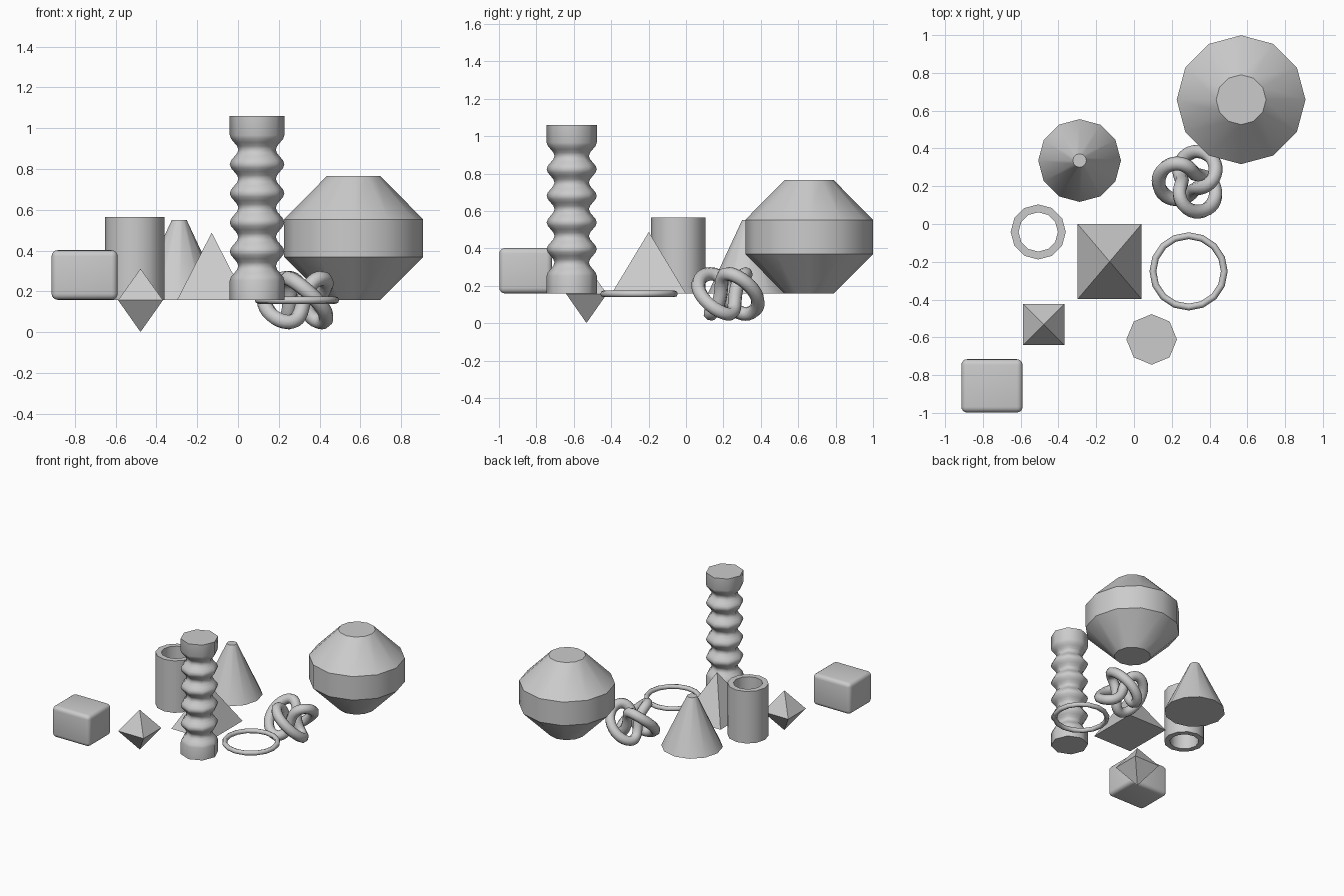
import bpy, bmesh
from math import sin, cos, pi, radians

if "Cube" in bpy.data.objects:
    bpy.data.objects.remove(bpy.data.objects["Cube"])

BASE = 0.159   # level on which most of the solids rest
MID = 0.157    # level on which ring, knot and octahedron are centred


def finish(bm, name, loc, scale=(1, 1, 1), smooth=None):
    bmesh.ops.scale(bm, vec=scale, verts=bm.verts)
    bmesh.ops.recalc_face_normals(bm, faces=bm.faces)
    me = bpy.data.meshes.new(name)
    bm.to_mesh(me)
    bm.free()
    ob = bpy.data.objects.new(name, me)
    bpy.context.collection.objects.link(ob)
    ob.location = loc
    if smooth:
        bpy.ops.object.select_all(action='DESELECT')
        ob.select_set(True)
        bpy.context.view_layer.objects.active = ob
        bpy.ops.object.shade_smooth_by_angle(angle=radians(smooth))
    return ob


def lathe(name, profile, loc, sides, turn=0, closed=False, **kw):
    """Spin (radius, height) points round z; zero radius gives an apex."""
    bm = bmesh.new()
    rings = []
    for r, z in profile:
        if r == 0:
            rings.append([bm.verts.new((0, 0, z))])
        else:
            angles = [turn + 2 * pi * i / sides for i in range(sides)]
            rings.append([bm.verts.new((r * cos(a), r * sin(a), z)) for a in angles])
    pairs = list(zip(rings, rings[1:]))
    if closed:
        pairs.append((rings[-1], rings[0]))
    for lo, hi in pairs:
        for i in range(sides):
            j = (i + 1) % sides
            quad = [lo[i % len(lo)], lo[j % len(lo)], hi[j % len(hi)], hi[i % len(hi)]]
            bm.faces.new(list(dict.fromkeys(quad)))
    if not closed:
        for ring in (rings[0], rings[-1]):
            if len(ring) > 2:
                bm.faces.new(ring)
    return finish(bm, name, loc, **kw)


# rounded box
bm = bmesh.new()
bmesh.ops.create_cube(bm, size=1)
bmesh.ops.scale(bm, vec=(0.324, 0.282, 0.243), verts=bm.verts)
bmesh.ops.bevel(bm, geom=bm.edges[:], offset=0.03, segments=4, profile=0.5, affect='EDGES')
finish(bm, "rounded_box", (-0.752, -0.857, BASE + 0.1215), smooth=35)

# octahedron and pyramid
h = 0.5 ** 0.5
lathe("octahedron", [(0, -0.156), (h, 0), (0, 0.154)], (-0.478, -0.532, MID), 4,
      turn=pi / 4, scale=(0.22, 0.218, 1))
lathe("pyramid", [(h, 0), (0, 0.329)], (-0.129, -0.199, BASE), 4,
      turn=pi / 4, scale=(0.338, 0.397, 1))

# hollow tube
lathe("tube", [(0.146, 0), (0.146, 0.406), (0.104, 0.406), (0.104, 0)],
      (-0.507, -0.042, BASE), 12, closed=True, smooth=35)

# blunt cone
lathe("cone", [(0.219, 0), (0.036, 0.392)], (-0.288, 0.336, BASE), 12, smooth=35)

# faceted double cone with a straight band
lathe("double_cone", [(0.132, 0), (0.341, 0.21), (0.341, 0.394), (0.132, 0.606)],
      (0.567, 0.658, BASE), 12, smooth=35)

# rippled column with plain ends
waves, step, pitch = 5, 8, 0.1425
ripple = [(0.113 + 0.021 * cos(2 * pi * i / step), 0.0945 + pitch * i / step)
          for i in range(waves * step + 1)]
lathe("rippled_column", [(0.134, 0)] + ripple + [(0.134, 0.901)],
      (0.0935, -0.611, BASE), 8, smooth=50)

# thin ring
section = [(0.189 + 0.018 * cos(2 * pi * i / 8), 0.018 * sin(2 * pi * i / 8)) for i in range(8)]
lathe("ring", section, (0.289, -0.251, MID), 16, closed=True, smooth=50)

# three-lobed knot
cu = bpy.data.curves.new("knot", 'CURVE')
cu.dimensions = '3D'
cu.bevel_depth = 0.037
cu.bevel_resolution = 2
count = 96
sp = cu.splines.new('POLY')
sp.points.add(count - 1)
for i, p in enumerate(sp.points):
    a = 4 * pi * i / count
    r = 0.108 + 0.062 * cos(1.5 * a)
    p.co = (-r * cos(a), -r * sin(a), -0.107 * sin(1.5 * a), 1)
sp.use_cyclic_u = True
sp.use_smooth = True
knot = bpy.data.objects.new("knot", cu)
knot.location = (0.30, 0.225, MID)
bpy.context.collection.objects.link(knot)
